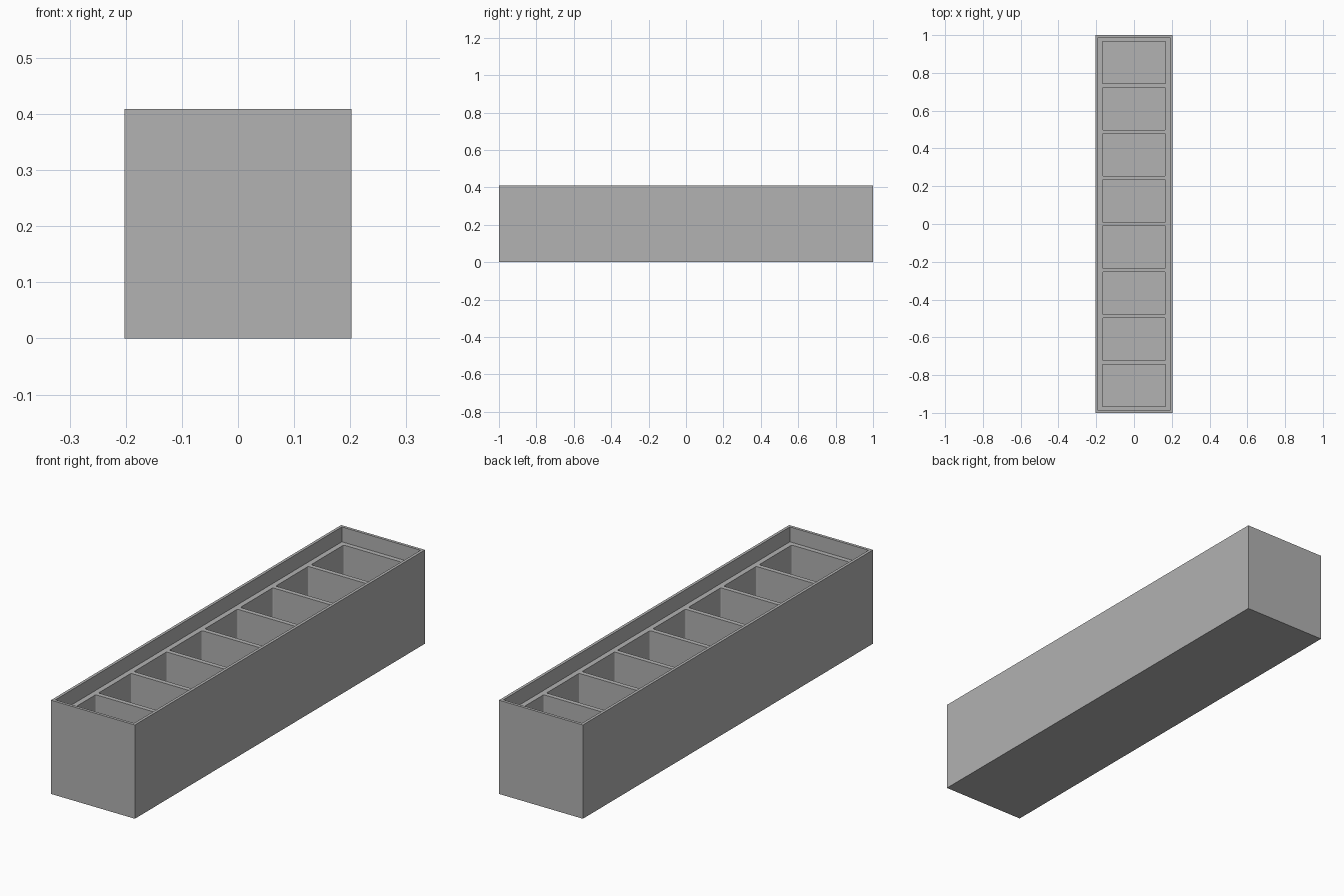
import bpy
import bmesh
from mathutils import Matrix, Vector

cube = bpy.data.objects.get("Cube")
if cube:
    bpy.data.objects.remove(cube, do_unlink=True)

# Main sizes
WIDTH, LENGTH, HEIGHT = 0.405, 2.0, 0.409
RIM = 0.0125
LEDGE_Z = 0.344
FLOOR_Z = 0.02
COUNT = 8
PITCH = 0.2442
POCKET_X, POCKET_Y = 0.334, 0.224
CORNER = 0.005

grey = bpy.data.materials.new("plain grey")
grey.use_nodes = True
colour = (0.445, 0.445, 0.445, 1)
grey.diffuse_color = colour
grey.node_tree.nodes["Principled BSDF"].inputs["Base Color"].default_value = colour


def add_box(bm, sx, sy, z0, z1, y=0, corner=0):
    """Upright box, with optional rounded vertical edges."""
    matrix = Matrix.Translation((0, y, (z0 + z1) / 2)) @ Matrix.Diagonal((sx, sy, z1 - z0, 1))
    verts = bmesh.ops.create_cube(bm, size=1, matrix=matrix)["verts"]
    if corner:
        edges = {e for v in verts for e in v.link_edges
                 if abs((e.verts[0].co - e.verts[1].co).normalized().dot(Vector((0, 0, 1)))) > 0.9}
        bmesh.ops.bevel(bm, geom=list(edges), offset=corner, segments=3,
                        profile=0.5, affect="EDGES")


def make_object(name, bm):
    mesh = bpy.data.meshes.new(name)
    bm.to_mesh(mesh)
    bm.free()
    mesh.materials.append(grey)
    obj = bpy.data.objects.new(name, mesh)
    bpy.context.collection.objects.link(obj)
    return obj


# Solid tray block
bm = bmesh.new()
add_box(bm, WIDTH, LENGTH, 0, HEIGHT)
tray = make_object("compartment_tray", bm)

# Shallow recess inside the thin rim
bm = bmesh.new()
add_box(bm, WIDTH - 2 * RIM, LENGTH - 2 * RIM, LEDGE_Z, HEIGHT + 0.1)
recess = make_object("recess_cutter", bm)

# Row of deep compartments
bm = bmesh.new()
for i in range(COUNT):
    add_box(bm, POCKET_X, POCKET_Y, FLOOR_Z, HEIGHT + 0.05,
            y=(i - (COUNT - 1) / 2) * PITCH, corner=CORNER)
pockets = make_object("compartment_cutter", bm)

# Cut the openings and bake the result
for cutter in (recess, pockets):
    cutter.hide_render = True
    mod = tray.modifiers.new(cutter.name, "BOOLEAN")
    mod.operation = "DIFFERENCE"
    mod.solver = "EXACT"
    mod.object = cutter
bpy.context.view_layer.update()
graph = bpy.context.evaluated_depsgraph_get()
baked = bpy.data.meshes.new_from_object(tray.evaluated_get(graph))
tray.modifiers.clear()
tray.data = baked
baked.materials.clear()
baked.materials.append(grey)
for poly in baked.polygons:
    poly.material_index = 0
for cutter in (recess, pockets):
    bpy.data.objects.remove(cutter, do_unlink=True)
